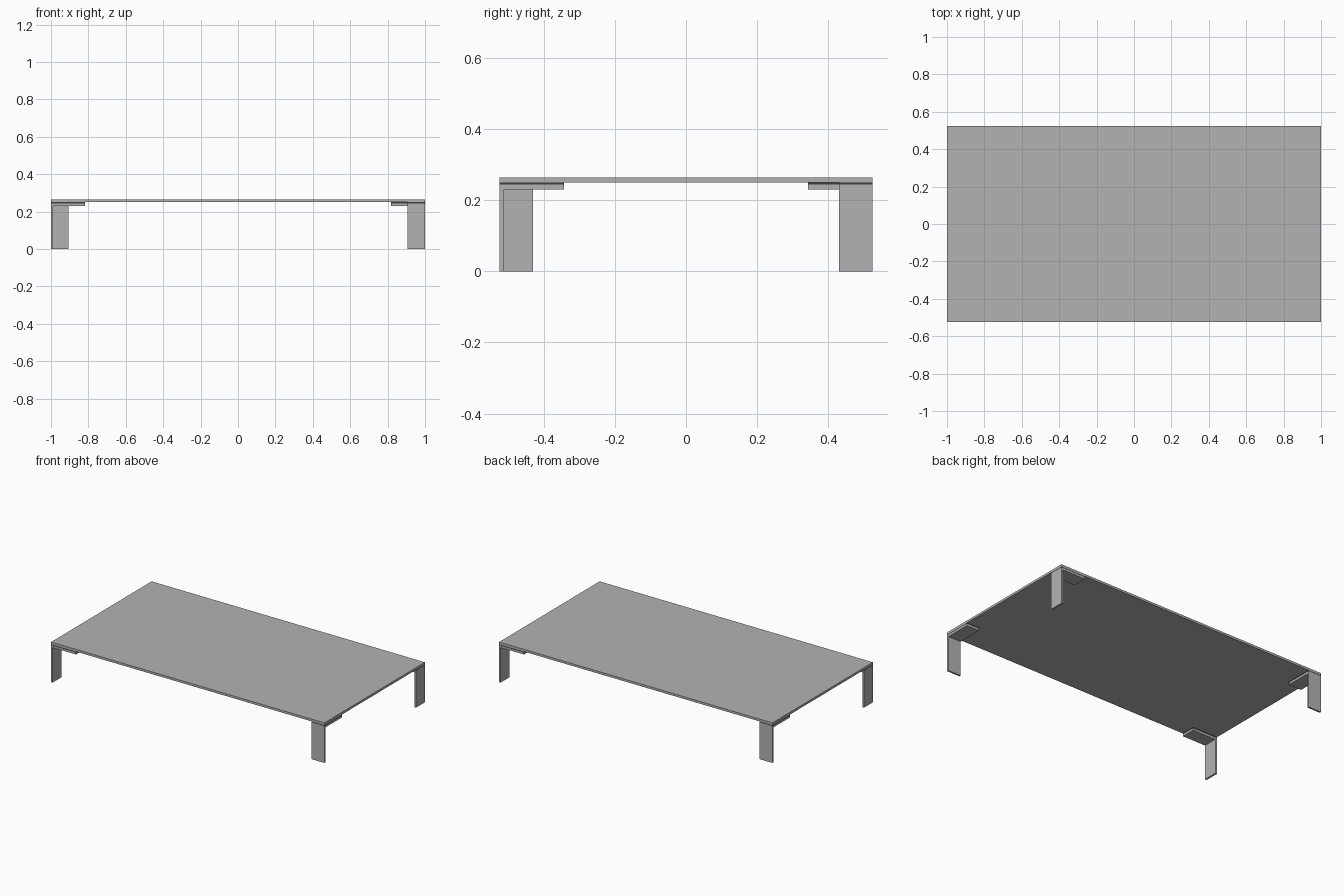
import bpy, bmesh, math
from mathutils import Matrix

if "Cube" in bpy.data.objects:
    bpy.data.objects.remove(bpy.data.objects["Cube"])

X, Y = 1.0, 0.525           # half size of the table top
W, REACH = 0.094, 0.182     # leg width, flange length
T = 0.012                   # plate thickness


def material(name, value):
    mat = bpy.data.materials.new(name)
    mat.diffuse_color = (value, value, value, 1)
    mat.use_nodes = True
    mat.node_tree.nodes["Principled BSDF"].inputs["Base Color"].default_value = mat.diffuse_color
    return mat


GREY, DARK = material("grey", 0.45), material("dark", 0.05)


def make(name, points, x0, x1, matrix, mat):
    # closed profile in local (y, z), extruded along x
    bm = bmesh.new()
    n = len(points)
    a, b = [[bm.verts.new((x, y, z)) for y, z in points] for x in (x0, x1)]
    bm.faces.new(a)
    bm.faces.new(b)
    for i in range(n):
        j = (i + 1) % n
        bm.faces.new((a[i], a[j], b[j], b[i]))
    bmesh.ops.transform(bm, matrix=matrix, verts=bm.verts)
    bmesh.ops.recalc_face_normals(bm, faces=bm.faces)
    me = bpy.data.meshes.new(name)
    bm.to_mesh(me)
    bm.free()
    me.materials.append(mat)
    bpy.context.collection.objects.link(bpy.data.objects.new(name, me))


def rect(y0, y1, z0, z1):
    return [(y0, z0), (y1, z0), (y1, z1), (y0, z1)]


# Table top
make("table_top", rect(-Y, Y, 0.25, 0.265), -X, X, Matrix(), GREY)

# Bent plate leg: upright with a flange folded under the top, plus a thin pad
leg = [(0, 0), (T, 0), (T, 0.231), (REACH, 0.231), (REACH, 0.244), (0, 0.244)]
pad = rect(0, REACH, 0.244, 0.25)

# Uprights alternate between long and short sides around the table
front_right = Matrix.Translation((X, -Y, 0))
back_right = Matrix.Translation((X, Y, 0)) @ Matrix.Rotation(math.pi / 2, 4, 'Z')
half_turn = Matrix.Rotation(math.pi, 4, 'Z')
corners = {
    "front_right": front_right,
    "back_right": back_right,
    "back_left": half_turn @ front_right,
    "front_left": half_turn @ back_right,
}
for corner, matrix in corners.items():
    make(corner + "_leg", leg, 0, -W, matrix, GREY)
    make(corner + "_pad", pad, 0, -W, matrix, DARK)
